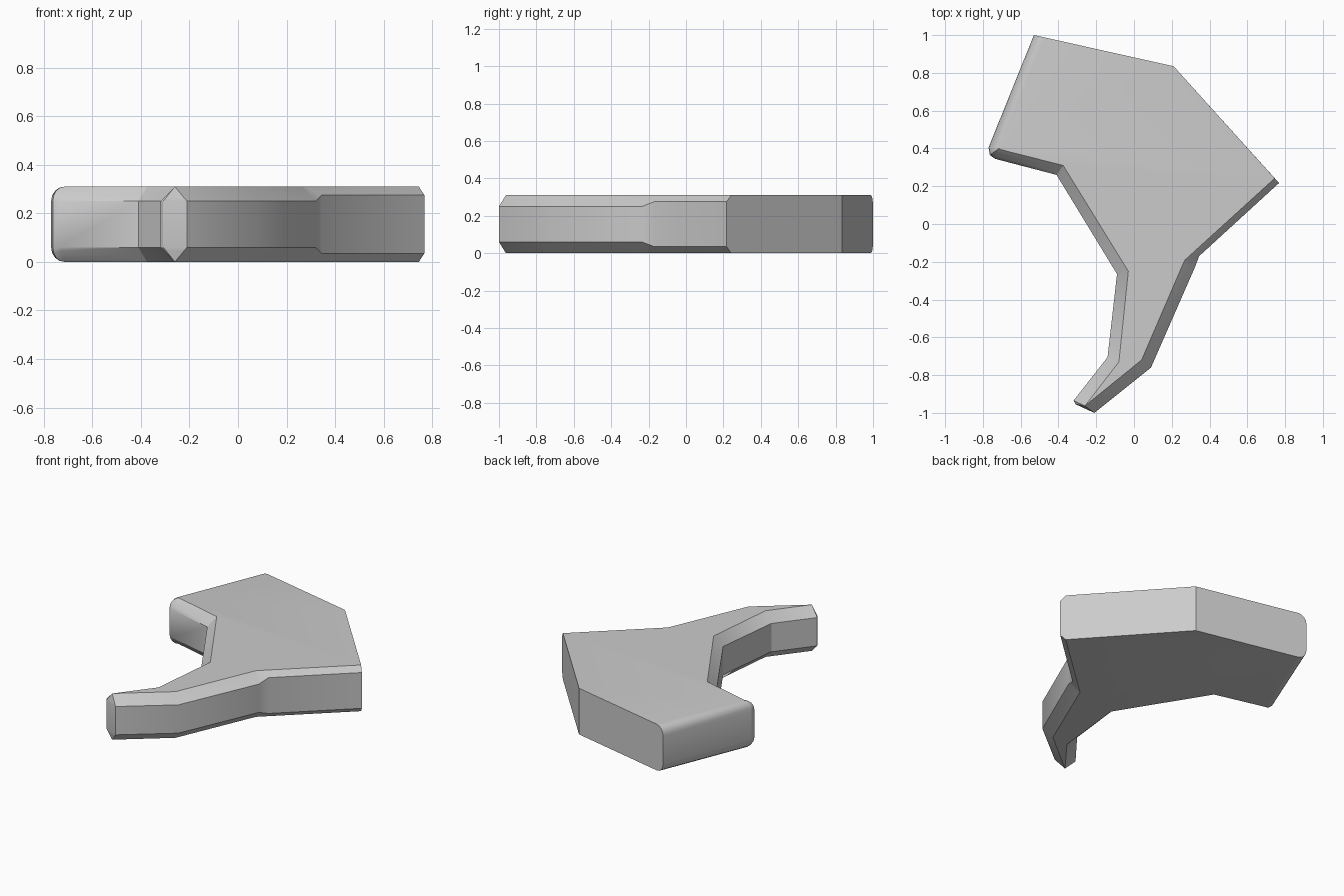
import bpy, bmesh, math

cube = bpy.data.objects.get("Cube")
if cube:
    bpy.data.objects.remove(cube, do_unlink=True)

HEIGHT = 0.31
STEPS = 4

# Outline stations: outer point, cap point, edge depth, rounded edge
STATIONS = [
    ((-0.53, 1.0), (-0.475, 0.988), 0.06, True),      # back left corner
    ((-0.77, 0.405), (-0.715, 0.405), 0.06, True),    # left corner
    ((-0.763, 0.365), (-0.715, 0.40), 0.06, True),
    ((-0.735, 0.345), (-0.71, 0.395), 0.06, False),
    ((-0.41, 0.26), (-0.375, 0.31), 0.06, False),     # inner elbow
    ((-0.09, -0.265), (-0.03, -0.25), 0.06, False),
    ((-0.14, -0.705), (-0.08, -0.73), 0.06, False),
    ((-0.32, -0.935), (-0.26, -0.963), 0.06, False),  # tip
    ((-0.308, -0.955), (-0.26, -0.963), 0.06, False),
    ((-0.21, -1.0), (-0.26, -0.963), 0.06, False),
    ((0.09, -0.76), (0.04, -0.72), 0.06, False),
    ((0.32, -0.235), (0.26, -0.21), 0.06, False),     # shoulder step
    ((0.345, -0.17), (0.27, -0.19), 0.035, False),
    ((0.768, 0.217), (0.745, 0.242), 0.035, False),   # right corner
    ((0.21, 0.835), (0.21, 0.835), 0.0, False),       # back corner
]


def edge_profile(outer, cap, depth, rounded):
    """Column of points from the bottom cap up to the top cap."""
    half = []
    for k in range(STEPS + 1):
        t = k / STEPS
        if rounded:
            out, up = math.cos(t * math.pi / 2), math.sin(t * math.pi / 2)
        else:
            out, up = 1 - t, t
        x, y = (c + (o - c) * out for o, c in zip(outer, cap))
        half.append((x, y, HEIGHT - depth + depth * up))
    lower = [(x, y, HEIGHT - z) for x, y, z in reversed(half)]
    return lower + half


# Body: columns joined around the outline, then capped
bm = bmesh.new()
columns = [[bm.verts.new(p) for p in edge_profile(*s)] for s in STATIONS]
for i, col in enumerate(columns):
    nxt = columns[(i + 1) % len(columns)]
    for k in range(len(col) - 1):
        bm.faces.new((col[k], nxt[k], nxt[k + 1], col[k + 1]))
bm.faces.new([c[-1] for c in columns])
bm.faces.new([c[0] for c in reversed(columns)])
bmesh.ops.remove_doubles(bm, verts=bm.verts, dist=0.0005)
bmesh.ops.recalc_face_normals(bm, faces=bm.faces)

mesh = bpy.data.meshes.new("angled_body")
bm.to_mesh(mesh)
bm.free()
body = bpy.data.objects.new("angled_body", mesh)
bpy.context.collection.objects.link(body)

# Plain grey
grey = bpy.data.materials.new("light_grey")
grey.use_nodes = True
colour = (0.6, 0.6, 0.6, 1.0)
grey.diffuse_color = colour
grey.node_tree.nodes["Principled BSDF"].inputs["Base Color"].default_value = colour
mesh.materials.append(grey)

bpy.context.view_layer.objects.active = body
body.select_set(True)
bpy.ops.object.shade_smooth_by_angle(angle=math.radians(28))
